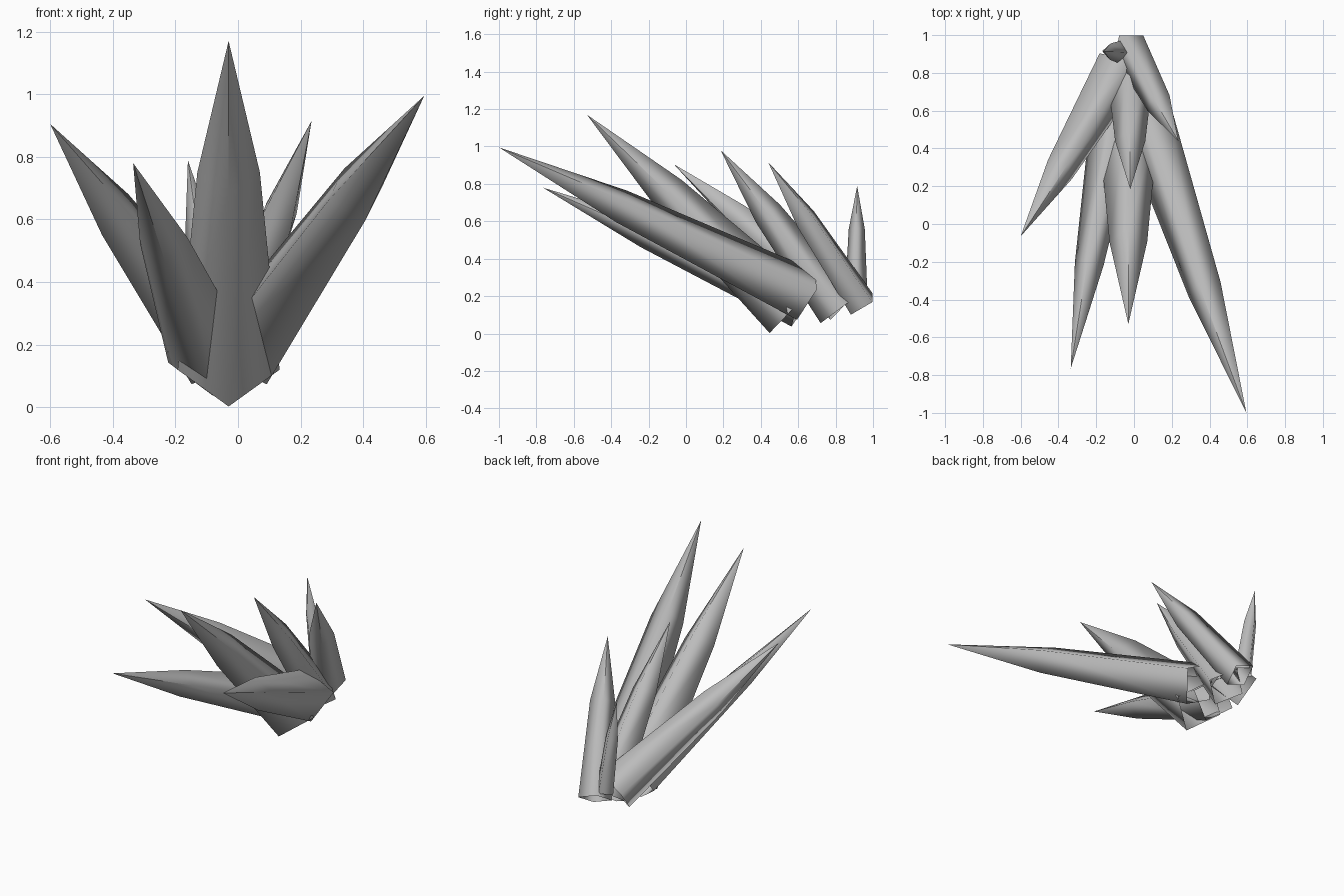
import bpy, bmesh, math
from mathutils import Vector

cube = bpy.data.objects.get("Cube")
if cube:
    bpy.data.objects.remove(cube, do_unlink=True)

# Single grey crystal material
GREY = (0.5, 0.5, 0.5, 1.0)
grey = bpy.data.materials.new("crystal_grey")
grey.use_nodes = True
grey.diffuse_color = GREY
grey.node_tree.nodes["Principled BSDF"].inputs["Base Color"].default_value = GREY


def spike(name, base, tip, base_r, shoulder_r, shoulder=0.6, roll=0):
    """Four-sided tapering shaft, open at the base, ending in a long point."""
    base, tip = Vector(base), Vector(tip)
    axis = (tip - base).normalized()
    side = Vector((0, 0, 1)).cross(axis).normalized()
    up = axis.cross(side)
    bm = bmesh.new()

    def ring(centre, radius):
        verts = []
        for i in range(4):
            a = math.radians(roll) + i * math.pi / 2
            verts.append(bm.verts.new(centre + radius * (math.cos(a) * up + math.sin(a) * side)))
        return verts

    low = ring(base, base_r)
    high = ring(base.lerp(tip, shoulder), shoulder_r)
    for i in range(4):
        j = (i + 1) % 4
        # Each point face has its own apex, so the shading stays clean at the tip
        bm.faces.new((low[j], low[i], high[i], high[j]))
        bm.faces.new((high[j], high[i], bm.verts.new(tip)))
    # Make the winding face outwards
    bm.normal_update()
    bm.faces.ensure_lookup_table()
    first = bm.faces[0]
    if first.normal.dot(first.calc_center_median() - base.lerp(tip, shoulder / 2)) < 0:
        bmesh.ops.reverse_faces(bm, faces=bm.faces)
    for face in bm.faces:
        face.smooth = True
    mesh = bpy.data.meshes.new(name)
    bm.to_mesh(mesh)
    bm.free()
    mesh.materials.append(grey)
    bpy.context.collection.objects.link(bpy.data.objects.new(name, mesh))


# Front row
spike("centre_spike", (-0.03, 0.56, 0.12), (-0.03, -0.53, 1.17), 0.163, 0.10)
spike("left_long_spike", (0.04, 0.64, 0.206), (0.595, -1.0, 0.995), 0.15, 0.095, roll=-13)
spike("right_low_spike", (-0.09, 0.62, 0.16), (-0.335, -0.765, 0.78), 0.135, 0.077, roll=-8)

# Back row
spike("right_spike", (-0.08, 0.82, 0.18), (-0.60, -0.065, 0.905), 0.135, 0.083, roll=15)
spike("middle_back_spike", (-0.02, 0.82, 0.13), (-0.02, 0.185, 0.98), 0.125, 0.08)
spike("left_back_spike", (-0.027, 0.94, 0.157), (0.235, 0.44, 0.915), 0.096, 0.072, roll=-11)
spike("small_upright_spike", (-0.075, 0.91, 0.21), (-0.16, 0.915, 0.79), 0.06, 0.043)
